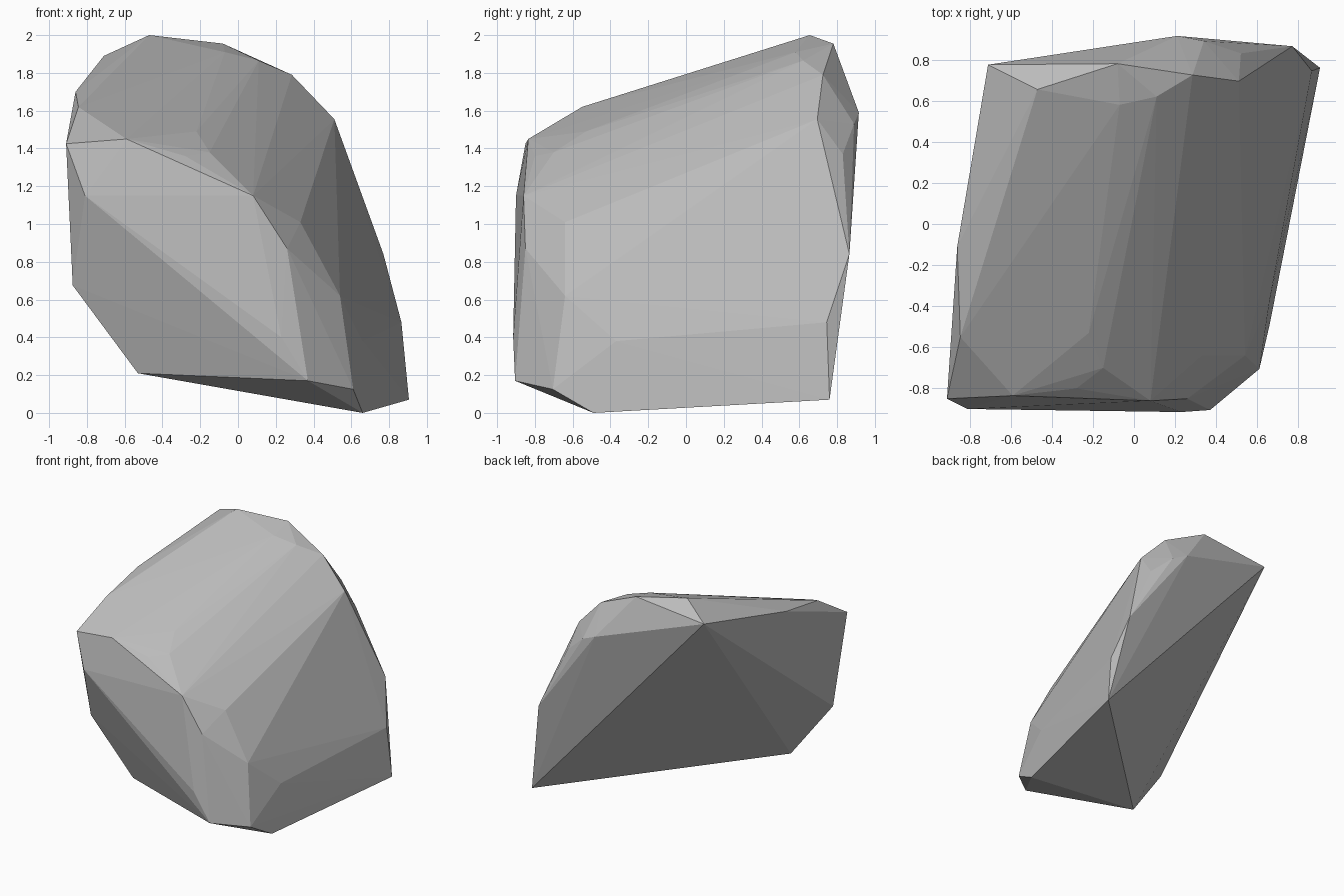
import bpy, bmesh

# Corner points of the boulder, wrapped by a convex hull
top = [(-.47, .655, 2), (-.08, .78, 1.955), (.285, .725, 1.79), (.51, .695, 1.555),
       (-.71, .775, 1.89), (-.07, .58, 1.91), (.11, .62, 1.865),
       (-.86, -.11, 1.70), (-.845, -.55, 1.62)]
back = [(.21, .915, 1.59), (.34, .89, 1.53), (.52, .83, 1.37),
        (.77, .865, .84), (.865, .745, .48)]
front = [(-.91, -.85, 1.425), (-.81, -.90, 1.15), (-.59, -.835, 1.45),
         (-.28, -.80, 1.36), (-.15, -.70, 1.38), (-.22, -.53, 1.49),
         (.04, -.54, 1.32), (.08, -.86, 1.15), (.26, -.85, .87),
         (.33, -.64, 1.01), (.54, -.64, .62), (.66, -.37, .38), (.23, -.915, .40)]
base = [(.905, .76, .07), (.66, -.49, 0), (.61, -.705, .125),
        (.37, -.905, .17), (-.53, -.64, .21), (-.875, -.71, .675)]

bm = bmesh.new()
for p in top + back + front + base:
    bm.verts.new(p)
hull = bmesh.ops.convex_hull(bm, input=bm.verts[:])
loose = [v for v in bm.verts if not v.link_faces]
bmesh.ops.delete(bm, geom=loose, context='VERTS')
bmesh.ops.recalc_face_normals(bm, faces=bm.faces[:])

mesh = bpy.data.meshes.new("boulder")
bm.to_mesh(mesh)
bm.free()

# Plain stone colour, flat facets
stone = bpy.data.materials.new("stone grey")
stone.diffuse_color = (.5, .5, .5, 1)
mesh.materials.append(stone)
rock = bpy.data.objects.new("boulder", mesh)
bpy.context.collection.objects.link(rock)
